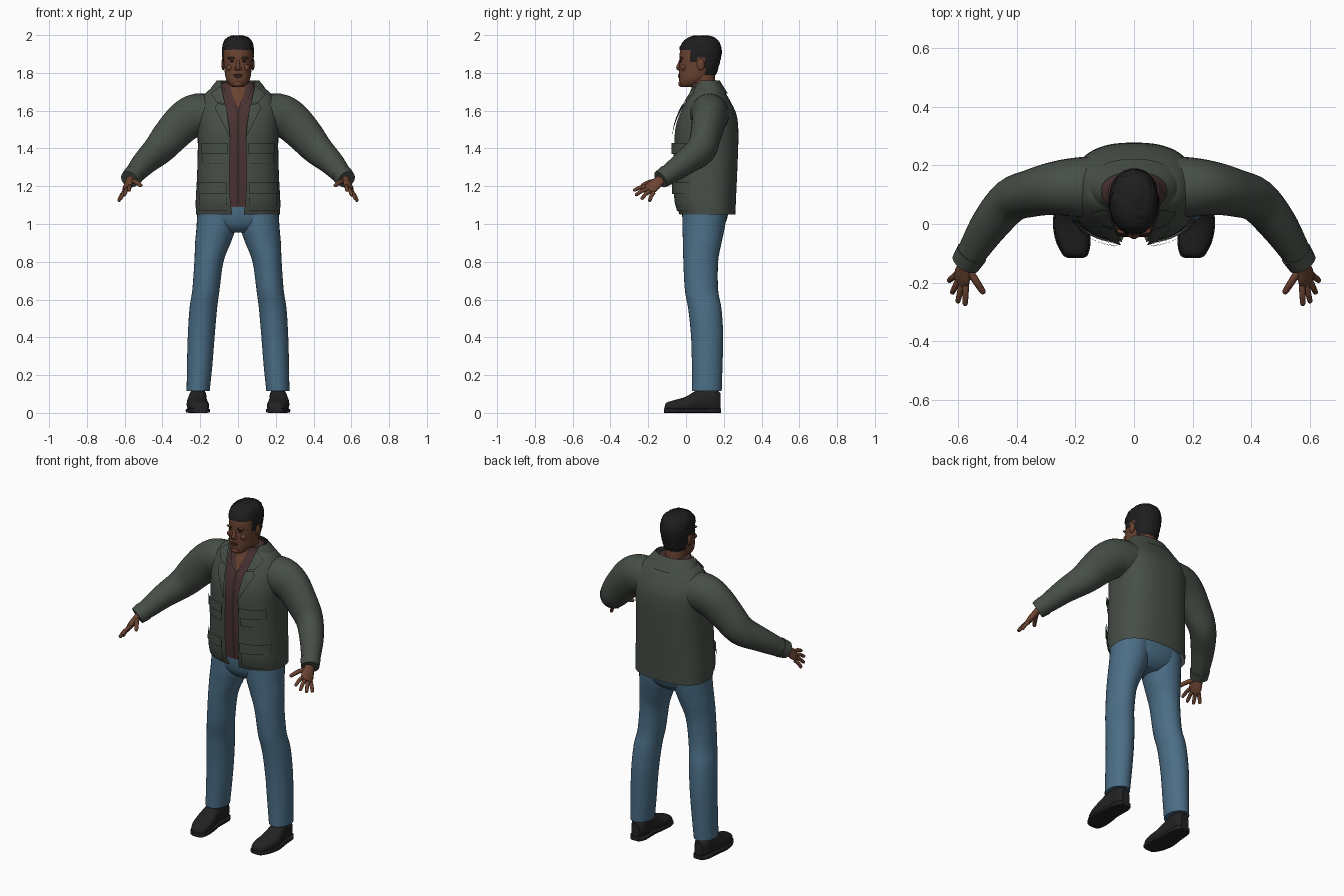
import bpy, bmesh, math, random
from mathutils import Vector

random.seed(3)
if "Cube" in bpy.data.objects:
    bpy.data.objects.remove(bpy.data.objects["Cube"])


def material(name, *rgb):
    m = bpy.data.materials.new(name)
    m.use_nodes = True
    m.diffuse_color = (*rgb, 1)
    m.node_tree.nodes["Principled BSDF"].inputs["Base Color"].default_value = (*rgb, 1)
    return m


OLIVE = material("olive jacket", .062, .075, .062)
MAROON = material("maroon shirt", .07, .032, .032)
DARK_MAROON = material("dark placket", .04, .02, .02)
DENIM = material("blue denim", .07, .155, .24)
SKIN = material("brown skin", .145, .056, .03)
LIP = material("dark lips", .085, .032, .024)
HAIR = material("black hair", .013, .013, .014)
LEATHER = material("black leather", .016, .016, .017)
X, Y, Z = Vector((1, 0, 0)), Vector((0, 1, 0)), Vector((0, 0, 1))


def finish(name, bm, mat, mirror=False, angle=40):
    bmesh.ops.recalc_face_normals(bm, faces=bm.faces)
    me = bpy.data.meshes.new(name)
    bm.to_mesh(me)
    bm.free()
    me.materials.append(mat)
    ob = bpy.data.objects.new(name, me)
    bpy.context.collection.objects.link(ob)
    me.shade_smooth()
    me.set_sharp_from_angle(angle=math.radians(angle))
    if mirror:
        ob.modifiers.new("Mirror", 'MIRROR').use_mirror_merge = False
    return ob


def spline(rows, steps):
    """Smooth curve through rows of numbers."""
    pts = [Vector(r) for r in rows]
    out = []
    for i in range(len(pts) - 1):
        a, b, c, d = pts[max(i - 1, 0)], pts[i], pts[i + 1], pts[min(i + 2, len(pts) - 1)]
        for k in range(steps):
            t = k / steps
            out.append(b + (c - a) * (t / 2) + (a * 2 - b * 5 + c * 4 - d) * (t * t / 2)
                       + (b * 3 - a - c * 3 + d) * (t ** 3 / 2))
    return out + [pts[-1]]


def power(v, e):
    return math.copysign(abs(v) ** e, v)


def skin_rings(bm, rings, closed=True):
    vs = [[bm.verts.new(p) for p in r] for r in rings]
    n = len(vs[0])
    for a, b in zip(vs, vs[1:]):
        for i in range(n if closed else n - 1):
            j = (i + 1) % n
            bm.faces.new((a[i], a[j], b[j], b[i]))
    return vs


def tube(name, rows, mat, ref=Z, axis=None, p=2, n=24, steps=4, mirror=False):
    """Loft of rounded sections; each row is x, y, z, side radius, up radius."""
    pts = spline(rows, steps)
    rings = []
    for i, r in enumerate(pts):
        t = axis or (pts[min(i + 1, len(pts) - 1)] - pts[max(i - 1, 0)]).to_3d()
        side = t.cross(ref).normalized()
        up = side.cross(t).normalized()
        angles = [math.tau * k / n for k in range(n)]
        rings.append([Vector(r[:3]) + side * r[3] * power(math.cos(a), 2 / p)
                      + up * r[4] * power(math.sin(a), 2 / p) for a in angles])
    bm = bmesh.new()
    vs = skin_rings(bm, rings)
    bm.faces.new(vs[0])
    bm.faces.new(vs[-1])
    return finish(name, bm, mat, mirror)


def ball(name, loc, size, mat, mirror=False):
    bm = bmesh.new()
    bmesh.ops.create_uvsphere(bm, u_segments=16, v_segments=10, radius=1)
    bmesh.ops.scale(bm, vec=size, verts=bm.verts)
    bmesh.ops.translate(bm, vec=loc, verts=bm.verts)
    return finish(name, bm, mat, mirror)


def upright(rows):
    """z, half width, front y, back y -> tube rows."""
    return [(0, (r[2] + r[3]) / 2, r[0], r[1], (r[3] - r[2]) / 2) for r in rows]


def front(rows, x, z, p):
    """Front y of an upright body at x, z."""
    pts = spline(rows, 12)
    w, f, b = min(pts, key=lambda r: abs(r[0] - z))[1:4]
    u = min(abs(x) / w, .97)
    return (f + b) / 2 - (b - f) / 2 * (1 - u ** p) ** (1 / p)


def sheet(name, rows, mat, p, n=72, thick=.01):
    """Open-fronted shell; each row ends with the half width of the opening."""
    rings = []
    for z, w, f, b, gap in spline(rows, 4):
        t0 = math.asin((gap / w) ** (p / 2))
        ring = []
        for k in range(n + 1):
            t = t0 + (math.tau - 2 * t0) * k / n
            ring.append((w * power(math.sin(t), 2 / p),
                         (f + b) / 2 - (b - f) / 2 * power(math.cos(t), 2 / p), z))
        rings.append(ring)
    bm = bmesh.new()
    skin_rings(bm, rings, closed=False)
    bmesh.ops.solidify(bm, geom=bm.faces[:], thickness=thick)
    return finish(name, bm, mat)


def panel(name, rows, p, quad, off, mat, thick=.008, n=8, mirror=True):
    """Four-cornered patch (x, z corners) laid over the front of a body."""
    a, b, c, d = [Vector(q) for q in quad]
    grid = []
    for i in range(n + 1):
        line = []
        for j in range(n + 1):
            q = a.lerp(b, i / n).lerp(d.lerp(c, i / n), j / n)
            line.append((q.x, front(rows, q.x, q.y, p) - off, q.y))
        grid.append(line)
    bm = bmesh.new()
    skin_rings(bm, grid, closed=False)
    bmesh.ops.solidify(bm, geom=bm.faces[:], thickness=thick)
    return finish(name, bm, mat, mirror)


# Jacket shell, collar, lapels and pockets
JP = 2.5
JACKET = [(1.05, .222, -.035, .262, .03), (1.12, .224, -.055, .264, .04), (1.25, .217, -.06, .27, .046),
          (1.4, .213, -.062, .276, .042), (1.5, .215, -.058, .277, .042), (1.58, .215, -.036, .267, .055),
          (1.65, .2, .0, .235, .07), (1.7, .165, .028, .205, .08), (1.725, .13, .04, .19, .085),
          (1.755, .108, .05, .172, .09)]
sheet("jacket", JACKET, OLIVE, JP)
sheet("jacket_collar", [(1.69, .158, .035, .222, .115), (1.725, .14, .04, .2, .105),
                        (1.76, .112, .048, .178, .095)], OLIVE, 2.2)
panel("lapels", JACKET, JP, [(.04, 1.45), (.122, 1.615), (.11, 1.64), (.062, 1.63)], .012, OLIVE)
panel("collar_points", JACKET, JP, [(.068, 1.635), (.115, 1.648), (.145, 1.69), (.09, 1.735)], .012, OLIVE)
for label, lo, hi, inner, outer in (("chest", 1.32, 1.41, .06, .188), ("hip", 1.07, 1.2, .062, .205)):
    panel(label + "_pockets", JACKET, JP, [(inner, lo), (outer, lo), (outer, hi), (inner, hi)], .008, OLIVE)
    panel(label + "_pocket_flaps", JACKET, JP, [(inner - .004, hi - .04), (outer + .004, hi - .04),
                                                (outer + .004, hi + .02), (inner - .004, hi + .02)], .018, OLIVE)

# Sleeves and cuffs
tube("sleeves", [(.1, .125, 1.58, .11, .1), (.21, .125, 1.578, .1, .113), (.28, .12, 1.545, .09, .108),
                 (.35, .105, 1.475, .081, .098), (.42, .08, 1.395, .075, .085), (.49, .0, 1.33, .066, .068),
                 (.545, -.085, 1.268, .053, .054), (.573, -.13, 1.238, .046, .044)], OLIVE, mirror=True)
tube("cuffs", [(.553, -.1, 1.259, .055, .055), (.575, -.135, 1.236, .05, .048)], OLIVE, mirror=True)

# Shirt with placket and open neck
SHIRT = [(1.09, .19, -.03, .22), (1.25, .19, -.042, .24), (1.45, .19, -.044, .25), (1.57, .19, -.025, .24),
         (1.65, .16, .008, .21), (1.7, .11, .028, .18), (1.745, .088, .04, .165)]
tube("shirt", upright(SHIRT), MAROON, Y, Z, p=2.4, n=40)
panel("placket", SHIRT, 2.4, [(-.009, 1.1), (.009, 1.1), (.009, 1.61), (-.009, 1.61)], .004, DARK_MAROON, .004,
      mirror=False)
panel("open_neck", SHIRT, 2.4, [(-.002, 1.615), (.002, 1.615), (.05, 1.742), (-.05, 1.742)], .004, SKIN, .004,
      mirror=False)
panel("shirt_collar", SHIRT, 2.4, [(.004, 1.61), (.045, 1.64), (.085, 1.745), (.05, 1.75)], .008, MAROON)

# Jeans
tube("jeans_hips", upright([(.955, .07, .03, .16), (.99, .16, -.005, .2), (1.05, .208, -.022, .222),
                            (1.14, .2, -.025, .225)]), DENIM, Y, Z, p=2.4, n=40)
tube("jeans_legs", [(.11, .1, 1.07, .105, .118), (.116, .093, .98, .104, .112), (.133, .086, .9, .094, .102),
                    (.154, .078, .8, .077, .092), (.17, .082, .65, .072, .088), (.184, .1, .55, .073, .088),
                    (.195, .112, .4, .071, .085), (.203, .112, .25, .067, .081), (.211, .11, .115, .061, .079)],
     DENIM, Y, Z, n=32, mirror=True)

# Shoes: upper and sole
SHOE = [(.2, -.113, .022, .014), (.2, -.103, .038, .025), (.207, -.06, .054, .032), (.215, 0, .057, .041),
        (.216, .05, .05, .056), (.213, .1, .047, .064), (.211, .15, .044, .064), (.21, .182, .026, .05)]
tube("shoe_uppers", [(x, y, h + .004, w, h) for x, y, w, h in SHOE], LEATHER, Z, Y, p=2.4, mirror=True)
tube("shoe_soles", [(x, y * 1.02, .012, w + .005, .012) for x, y, w, h in SHOE], LEATHER, Z, Y, p=5, mirror=True)

# Hands
width, reach = Vector((.035, .033, -.035)), Vector((.03, -.075, -.06))
back = width.cross(reach)
tube("palms", [(.565, -.115, 1.25, .028, .022), (.575, -.145, 1.225, .03, .019), (.585, -.175, 1.2, .038, .018),
               (.592, -.198, 1.18, .034, .013)], SKIN, back, mirror=True)
FINGERS = {"index": ((.573, -.198, 1.199), (.576, -.28, 1.178)),
           "middle": ((.585, -.195, 1.187), (.602, -.27, 1.152)),
           "ring": ((.596, -.186, 1.176), (.622, -.238, 1.132)),
           "little": ((.605, -.172, 1.166), (.633, -.195, 1.12)),
           "thumb": ((.568, -.15, 1.228), (.511, -.238, 1.203))}
for label, (root, tip) in FINGERS.items():
    a, b = Vector(root), Vector(tip)
    r = .0125 if label == "thumb" else .0105
    path = [(*a.lerp(b, t), r * s, r * s) for t, s in ((0, 1.1), (.5, 1), (.88, .85), (.97, .6), (1, .2))]
    path[1] = (path[1][0], path[1][1], path[1][2] + .006, r, r)
    tube(label + "_fingers", path, SKIN, back, n=12, steps=3, mirror=True)

# Neck and head
tube("neck", upright([(1.64, .075, .04, .17), (1.7, .062, .035, .16), (1.76, .06, .02, .155),
                      (1.82, .06, .02, .15)]), SKIN, Y, Z)
HEAD = [(1.724, .026, -.024, .03), (1.738, .046, -.034, .08), (1.77, .064, -.036, .12), (1.81, .071, -.036, .15),
        (1.85, .075, -.034, .165), (1.89, .078, -.034, .174), (1.93, .077, -.029, .176), (1.965, .064, -.008, .16),
        (1.985, .04, .03, .13)]
tube("head", upright(HEAD), SKIN, Y, Z, p=2.2, n=40)


def face(x, z):
    return front(HEAD, x, z, 2.2)


# Facial features
tube("nose", [(0, -.026, 1.872, .007, .008), (0, -.035, 1.845, .01, .01), (0, -.042, 1.826, .012, .01),
              (0, -.036, 1.814, .008, .004)], SKIN, Y, n=14)
ball("nostrils", (.011, -.036, 1.822), (.009, .011, .008), SKIN, True)
ball("chin", (0, -.026, 1.742), (.026, .015, .016), SKIN)
ball("upper_lip", (0, face(0, 1.789), 1.789), (.024, .006, .005), LIP)
ball("lower_lip", (0, face(0, 1.78), 1.78), (.02, .006, .006), LIP)
ball("brow_ridges", (.03, face(.03, 1.878) + .004, 1.878), (.028, .01, .008), SKIN, True)
ball("eyebrows", (.032, face(.032, 1.878) - .002, 1.879), (.021, .006, .004), HAIR, True)
ball("eyes", (.03, face(.03, 1.861) + .001, 1.861), (.013, .005, .004), HAIR, True)
ball("cheeks", (.04, face(.04, 1.828) + .01, 1.828), (.022, .014, .018), SKIN, True)
ball("ears", (.079, .078, 1.845), (.009, .02, .032), SKIN, True)

# Cropped hair: skull cap trimmed along the hairline, lightly tousled
hair = tube("hair", upright([(1.78, .064, -.02, .15), (1.81, .075, -.03, .165), (1.85, .08, -.036, .177),
                             (1.89, .083, -.037, .186), (1.93, .083, -.034, .187), (1.965, .074, -.015, .174),
                             (1.987, .054, .015, .15), (1.997, .025, .05, .115)]), HAIR, Y, Z, p=2.2, n=56, steps=5)


def below_hairline(c):
    line = 1.925 if c.y < .025 else 1.86 if c.y < .06 else 1.885 if c.y < .1 else 1.79
    return c.z < line


bm = bmesh.new()
bm.from_mesh(hair.data)
bmesh.ops.delete(bm, geom=[f for f in bm.faces if below_hairline(f.calc_center_median())], context='FACES')
for v in bm.verts:
    v.co += v.normal * random.uniform(-.002, .003)
bm.to_mesh(hair.data)
bm.free()
